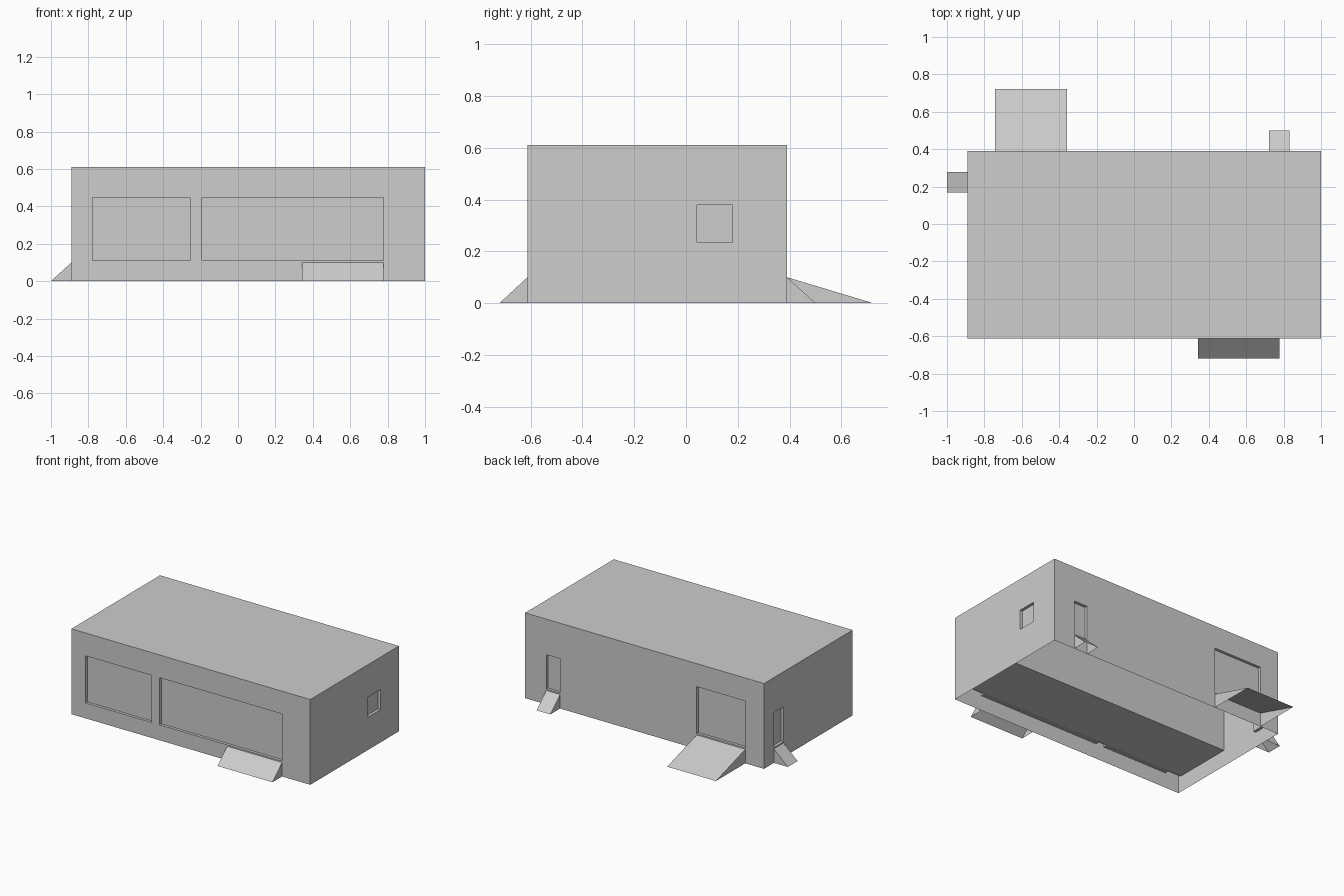
import bpy
import bmesh
from mathutils import Vector

if "Cube" in bpy.data.objects:
    bpy.data.objects.remove(bpy.data.objects["Cube"], do_unlink=True)

# Overall footprint and heights
XMIN, XMAX, YMIN, YMAX, HEIGHT = -0.89, 1.0, -0.612, 0.39, 0.61
RECESS, RAMP_TOP = 0.02, 0.10
FLOOR_Z, PARTITION_Y = 0.117, -0.153
GREY = (0.61, 0.61, 0.61, 1)
UP = Vector((0, 0, 1))

grey = bpy.data.materials.new("plain_grey")
grey.use_nodes = True
grey.diffuse_color = GREY
grey.node_tree.nodes["Principled BSDF"].inputs["Base Color"].default_value = GREY


def build(name, polygons):
    """Make one flat-shaded object from a list of polygons."""
    bm = bmesh.new()
    for points in polygons:
        bm.faces.new([bm.verts.new(p) for p in points])
    bmesh.ops.remove_doubles(bm, verts=bm.verts, dist=0.0001)
    bmesh.ops.dissolve_limit(bm, angle_limit=0.01, verts=bm.verts, edges=bm.edges)
    mesh = bpy.data.meshes.new(name)
    bm.to_mesh(mesh)
    bm.free()
    mesh.materials.append(grey)
    bpy.context.collection.objects.link(bpy.data.objects.new(name, mesh))


class Side:
    """A wall plane; u runs to the right as seen from outside."""

    def __init__(self, base, along):
        self.base, self.along = Vector(base), Vector(along)
        self.inward = -self.along.cross(UP)

    def at(self, u, z, depth=0):
        return self.base + self.along * u + UP * z + self.inward * depth

    def rect(self, u0, u1, z0, z1, depth=0):
        return [self.at(u, z, depth) for u, z in ((u0, z0), (u1, z0), (u1, z1), (u0, z1))]

    def wall(self, name, start, end, openings):
        us = sorted({start, end, *(u for o in openings for u in o[1:3])})
        zs = sorted({0, HEIGHT, *(z for o in openings for z in o[3:5])})
        faces = []
        # Wall surface around the openings
        for u0, u1 in zip(us, us[1:]):
            for z0, z1 in zip(zs, zs[1:]):
                u, z = (u0 + u1) / 2, (z0 + z1) / 2
                if not any(a < u < b and c < z < d for _, a, b, c, d in openings):
                    faces.append(self.rect(u0, u1, z0, z1))
        # Reveals and the recessed panels
        for label, *box in openings:
            outer, inner = self.rect(*box), self.rect(*box, RECESS)
            for i in range(4):
                j = (i + 1) % 4
                faces.append([outer[i], outer[j], inner[j], inner[i]])
            build(label, [inner])
        build(name, faces)

    def ramp(self, name, u0, u1, run):
        # Sloped deck with triangular cheeks, open underneath
        toe0, toe1 = self.at(u0, 0, -run), self.at(u1, 0, -run)
        top0, top1 = self.at(u0, RAMP_TOP), self.at(u1, RAMP_TOP)
        build(name, [[toe0, toe1, top1, top0],
                     [toe0, top0, self.at(u0, 0)],
                     [toe1, self.at(u1, 0), top1]])


front = Side((0, YMIN, 0), (1, 0, 0))
back = Side((0, YMAX, 0), (-1, 0, 0))
left = Side((XMAX, 0, 0), (0, 1, 0))
right = Side((XMIN, 0, 0), (0, -1, 0))

# Walls with recessed windows and doors
front.wall("front_wall", XMIN, XMAX, [
    ("front_small_shutter", -0.778, -0.257, 0.11, 0.447),
    ("front_wide_shutter", -0.192, 0.777, 0.11, 0.447)])
back.wall("back_wall", -XMAX, -XMIN, [
    ("back_wide_door", 0.357, 0.742, 0.11, 0.445),
    ("back_narrow_door", -0.832, -0.723, 0.11, 0.356)])
left.wall("left_wall", YMIN, YMAX, [("left_window", 0.042, 0.18, 0.235, 0.378)])
right.wall("right_wall", -YMAX, -YMIN, [("right_door", -0.278, -0.168, 0.11, 0.358)])

# Flat roof
build("roof", [[(XMIN, YMIN, HEIGHT), (XMAX, YMIN, HEIGHT),
                (XMAX, YMAX, HEIGHT), (XMIN, YMAX, HEIGHT)]])

# Raised floor and partition inside, seen through the open underside
inner_y = YMIN + RECESS
build("front_room_floor", [[(XMIN, inner_y, FLOOR_Z), (XMIN, PARTITION_Y, FLOOR_Z),
                            (XMAX, PARTITION_Y, FLOOR_Z), (XMAX, inner_y, FLOOR_Z)]])
build("partition", [[(XMAX, PARTITION_Y, FLOOR_Z), (XMIN, PARTITION_Y, FLOOR_Z),
                     (XMIN, PARTITION_Y, HEIGHT), (XMAX, PARTITION_Y, HEIGHT)]])

# Ramps up to the openings
front.ramp("front_ramp", 0.342, 0.777, 0.108)
back.ramp("back_wide_ramp", 0.357, 0.742, 0.332)
back.ramp("back_narrow_ramp", -0.832, -0.723, 0.11)
right.ramp("right_ramp", -0.278, -0.168, 0.11)
